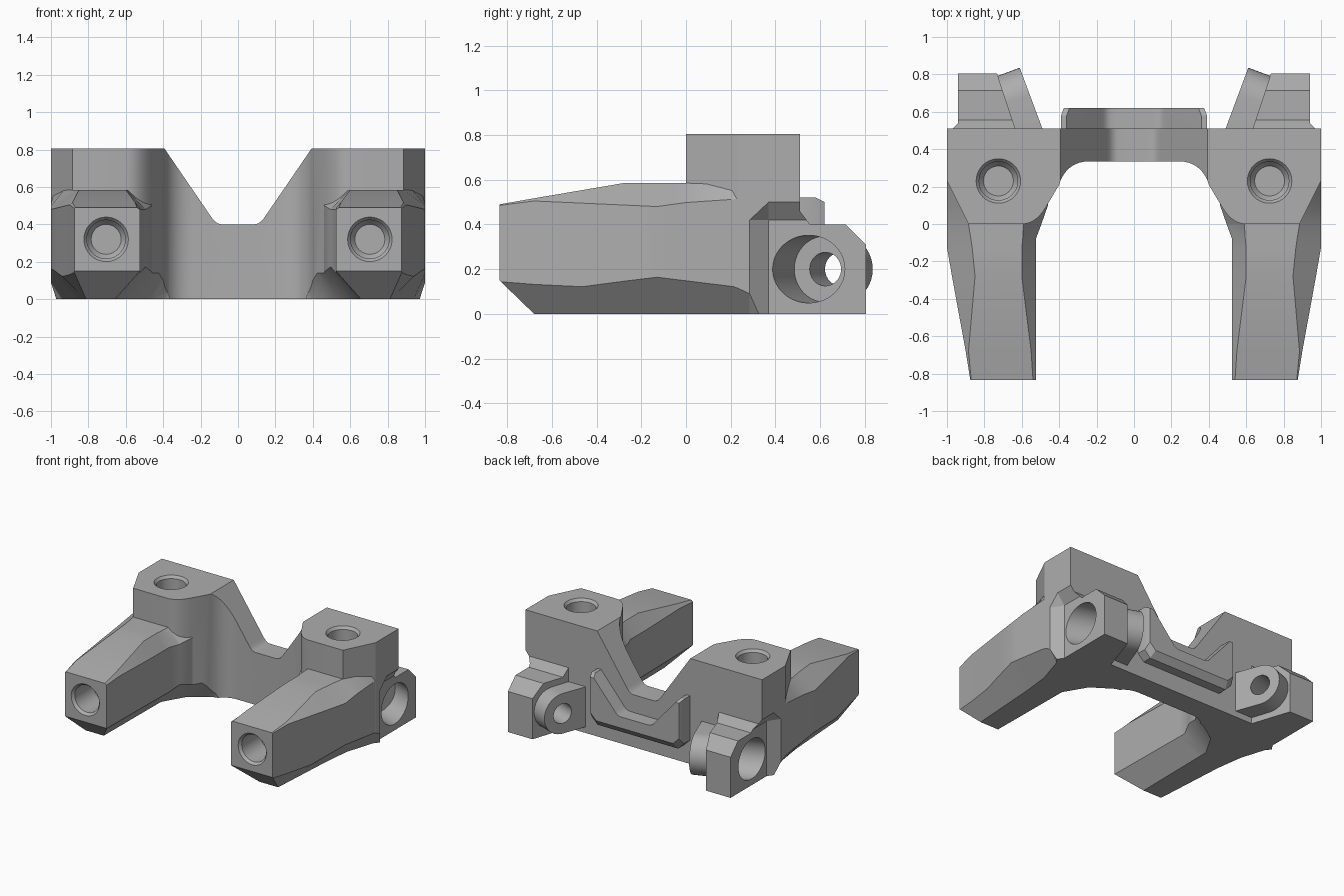
import bpy, bmesh, math
from mathutils import Vector
from mathutils.geometry import interpolate_bezier

if "Cube" in bpy.data.objects:
    bpy.data.objects.remove(bpy.data.objects["Cube"])

grey = bpy.data.materials.new("machined grey")
grey.use_nodes = True
grey.diffuse_color = (0.42, 0.42, 0.42, 1)
grey.node_tree.nodes["Principled BSDF"].inputs["Base Color"].default_value = (0.42, 0.42, 0.42, 1)


def loft(name, sections):
    """Closed solid through matching rings of 3D points."""
    bm = bmesh.new()
    rings = [[bm.verts.new(p) for p in ring] for ring in sections]
    n = len(rings[0])
    for a, b in zip(rings, rings[1:]):
        for i in range(n):
            j = (i + 1) % n
            bm.faces.new((a[i], a[j], b[j], b[i]))
    bm.faces.new(rings[0])
    bm.faces.new(rings[-1])
    bmesh.ops.recalc_face_normals(bm, faces=bm.faces)
    mesh = bpy.data.meshes.new(name)
    bm.to_mesh(mesh)
    bm.free()
    mesh.materials.append(grey)
    obj = bpy.data.objects.new(name, mesh)
    bpy.context.collection.objects.link(obj)
    return obj


def along_y(points, y):
    return [(x, y, z) for x, z in points]


def along_z(points, z):
    return [(x, y, z) for x, y in points]


def curve(a, b, c, d, count=10):
    pts = interpolate_bezier(*[Vector((*p, 0)) for p in (a, b, c, d)], count)
    return [(p.x, p.y) for p in pts]


def bore(name, start, direction, profile, sides=40):
    """Stepped round cutter: profile is (radius, depth) pairs."""
    turn = Vector(direction).to_track_quat('Z', 'Y')
    rings = []
    for r, depth in profile:
        ring = [Vector((r * math.cos(k * math.tau / sides), r * math.sin(k * math.tau / sides), depth))
                for k in range(sides)]
        rings.append([Vector(start) + turn @ p for p in ring])
    return loft(name, rings)


def combine(target, tool, operation):
    bpy.context.view_layer.objects.active = target
    mod = target.modifiers.new(operation, 'BOOLEAN')
    mod.operation = operation
    mod.solver = 'EXACT'
    mod.object = tool
    bpy.ops.object.modifier_apply(modifier=mod.name)
    bpy.data.objects.remove(tool)


# Tower and bridge, one half, with a curved inner wall
plan = [(-0.05, 0.335)] + curve((0.24, 0.335), (0.33, 0.335), (0.38, 0.28), (0.40, 0.21))
plan += curve((0.465, 0.1), (0.50, 0.04), (0.54, 0), (0.60, 0))
plan += [(0.885, 0), (1, 0.23), (1, 0.51), (-0.05, 0.51)]
body = loft("bracket_body", [along_z(plan, 0), along_z(plan, 0.805)])

# V notch with rounded floor
notch = [(-0.2, 0.4)] + curve((0.08, 0.4), (0.115, 0.4), (0.13, 0.42), (0.15, 0.45))
notch += [(0.393, 0.805), (0.46, 0.903), (-0.2, 0.903)]
combine(body, loft("notch_cutter", [along_y(notch, -0.5), along_y(notch, 0.9)]), 'DIFFERENCE')

# Forward arm: y, bottom, outer x, outer shoulder z, outer ridge, top, inner ridge, inner x, inner shoulder z
stations = [
    (-0.835, 0.15, 0.875, 0.485, 0.87, 0.49, 0.54, 0.525, 0.48),
    (-0.68, 0, 0.90, 0.505, 0.885, 0.517, 0.55, 0.525, 0.49),
    (-0.28, 0, 0.973, 0.487, 0.85, 0.585, 0.60, 0.525, 0.48),
    (-0.13, 0, 0.999, 0.48, 0.865, 0.585, 0.60, 0.525, 0.48),
    (-0.08, 0, 0.999, 0.487, 0.872, 0.585, 0.595, 0.525, 0.48),
    (0.0, 0, 0.999, 0.498, 0.885, 0.585, 0.59, 0.495, 0.48),
    (0.1, 0, 0.999, 0.505, 0.93, 0.585, 0.52, 0.46, 0.50),
    (0.28, 0, 0.999, 0.517, 0.98, 0.585, 0.52, 0.46, 0.50),
]
arm = loft("arm", [along_y([(xi, zb), (xo, zb), (xo, zo), (ro, zt), (ri, zt), (xi, zi)], y)
                   for y, zb, xo, zo, ro, zt, ri, xi, zi in stations])
combine(body, arm, 'UNION')

# Rear boss with chamfered back and slanted inner side
side = [(0.40, 0), (0.805, 0), (0.805, 0.31), (0.715, 0.4), (0.555, 0.4), (0.51, 0.46), (0.40, 0.46)]
boss = loft("boss", [[(0.65 + (y - 0.555) * 0.33, y, z) for y, z in side],
                     [(0.97, y, z) for y, z in side]])
combine(body, boss, 'UNION')

# Rounded lug on the angled bore axis
axis = Vector((-0.94, 0.35, 0)).normalized()
tangent = Vector((0.35, 0.94, 0)).normalized()
bore_start = Vector((0.94, 0.55, 0.2))
lug_centre = bore_start + axis * 0.408
outline = [(-0.29, -0.153)]
outline += [(0.153 * math.cos(a), 0.153 * math.sin(a))
            for a in [math.pi * (k / 20 - 0.5) for k in range(21)]]
outline += [(-0.29, 0.153)]
lug = loft("lug", [[lug_centre - axis * t + tangent * u + Vector((0, 0, w)) for u, w in outline]
                   for t in (0, 0.15)])
combine(body, lug, 'UNION')

# Raised rear lip under the notch
lip_rings = []
for y, low, high, edge in ((0.48, 0.13, 0.52, 0.39), (0.58, 0.13, 0.52, 0.39), (0.62, 0.18, 0.50, 0.375)):
    lip = [(-0.05, low), (edge - 0.05, low), (edge, low + 0.05), (edge, high), (edge - 0.03, high)]
    lip += curve((0.18, 0.31), (0.15, 0.27), (0.14, 0.265), (0.10, 0.265), 6) + [(-0.05, 0.265)]
    lip_rings.append(along_y(lip, y))
combine(body, loft("lip", lip_rings), 'UNION')

# Outer lower chamfer: y, floor x, wall x, wall z
wedge = []
for y, xf, xw, zw in ((-0.9, 0.765, 0.865, 0.15), (-0.13, 0.85, 1, 0.165),
                      (0.285, 0.94, 1, 0.09), (0.38, 1, 1.04, 0.05)):
    dx, dz = xw - xf, zw
    wedge.append(along_y([(xf - dx, -dz), (xw + dx, zw + dz), (1.4, -dz)], y))
combine(body, loft("outer_chamfer_cutter", wedge), 'DIFFERENCE')

# Inner lower chamfer, fading out at the bridge
wedge = [along_y([(x + 0.09, -0.1), (x - 0.27, 0.3), (x - 0.45, 0.3), (x - 0.45, -0.1)], y)
         for y, x in ((-0.9, 0.66), (0.0, 0.65), (0.17, 0.55), (0.27, 0.40), (0.33, 0.2))]
combine(body, loft("inner_chamfer_cutter", wedge), 'DIFFERENCE')

# Recessed flat beside the boss
flat = [(0.94, -0.1), (0.94, 0.42), (1, 0.5), (1.2, 0.5), (1.2, -0.1)]
recess = [along_y([(x + 0.06 * k, z) for x, z in flat], y) for y, k in ((0.285, 1), (0.37, 0), (0.95, 0))]
combine(body, loft("recess_cutter", recess), 'DIFFERENCE')

# Blind screw holes in arm tip and tower top, and the stepped cross bore
screw = [(0.135, -0.02), (0.103, 0.02), (0.103, 0.24), (0.08, 0.27)]
combine(body, bore("tip_hole_cutter", (0.705, -0.835, 0.32), (0, 1, 0), screw), 'DIFFERENCE')
combine(body, bore("top_hole_cutter", (0.725, 0.23, 0.805), (0, 0, -1), screw), 'DIFFERENCE')
step = [(0.155, -0.2), (0.148, 0.21), (0.075, 0.211), (0.075, 0.6)]
combine(body, bore("cross_hole_cutter", bore_start, axis, step), 'DIFFERENCE')

# Mirror the half across the centre
mirror = body.modifiers.new("mirror", 'MIRROR')
mirror.use_bisect_axis[0] = True
mirror.use_clip = True
bpy.ops.object.select_all(action='DESELECT')
body.select_set(True)
bpy.context.view_layer.objects.active = body
bpy.ops.object.modifier_apply(modifier=mirror.name)
bpy.ops.object.shade_smooth_by_angle(angle=math.radians(25))
